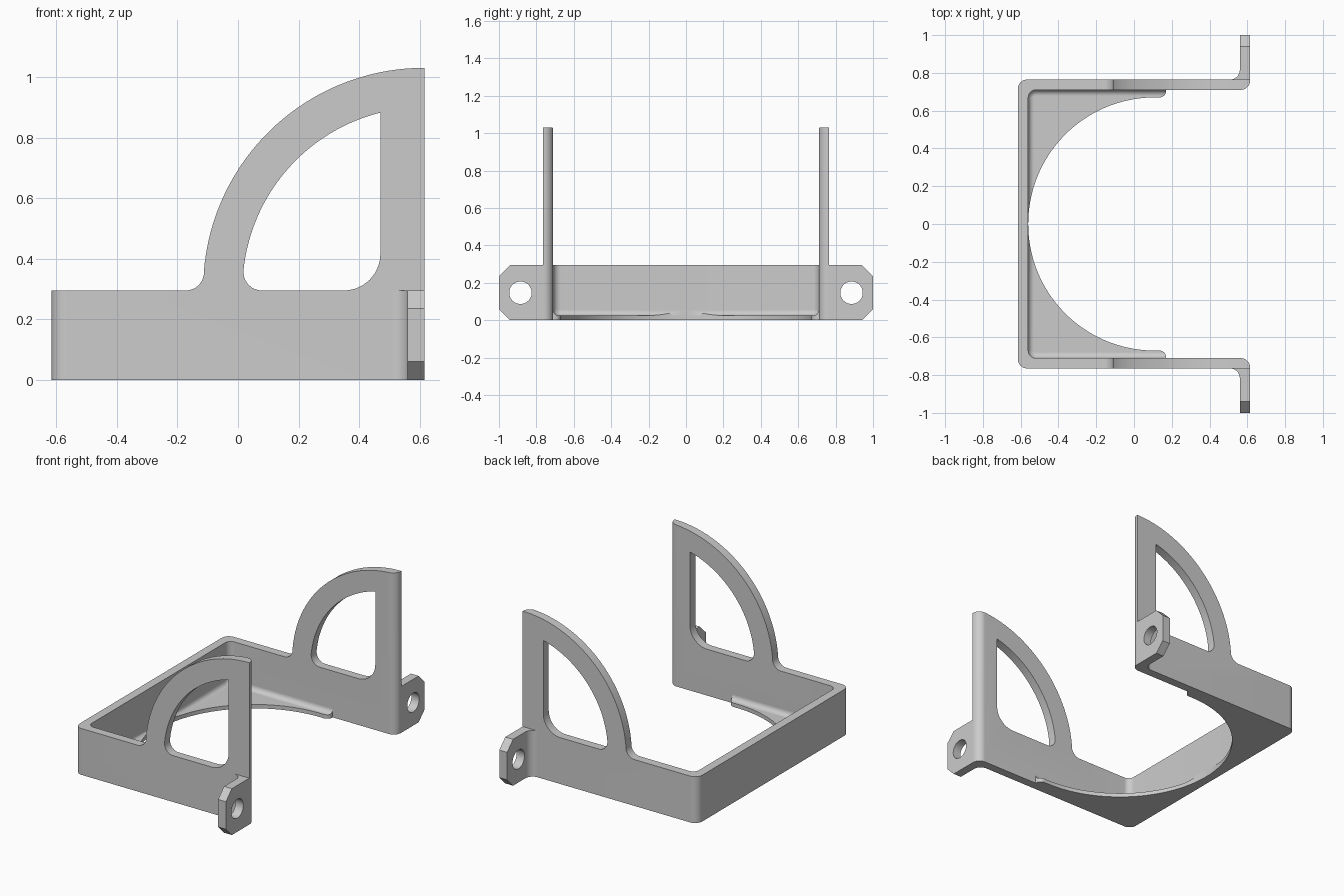
import bpy, bmesh
from math import cos, sin, pi, radians
from mathutils import Vector

cube = bpy.data.objects.get("Cube")
if cube:
    bpy.data.objects.remove(cube, do_unlink=True)

grey = bpy.data.materials.new("plain_grey")
grey.use_nodes = True
grey.diffuse_color = (0.6, 0.6, 0.6, 1)
grey.node_tree.nodes["Principled BSDF"].inputs["Base Color"].default_value = grey.diffuse_color

HALF_X, HALF_Y, WALL, RIM = 0.615, 0.765, 0.055, 0.295
IN_X, IN_Y = HALF_X - WALL, HALF_Y - WALL


def arc(cx, cy, r, a0, a1, n=32):
    return [(cx + r * cos(radians(a0 + (a1 - a0) * i / n)),
             cy + r * sin(radians(a0 + (a1 - a0) * i / n))) for i in range(n + 1)]


def outline(points, closed=True, n=8):
    """Polyline whose (x, y, r) points become rounded corners."""
    out = []
    for i, p in enumerate(points):
        c = Vector(p[:2])
        if len(p) < 3:
            new = [c]
        else:
            d0 = (Vector(points[i - 1][:2]) - c).normalized()
            d1 = (Vector(points[(i + 1) % len(points)][:2]) - c).normalized()
            half = d0.angle(d1) / 2
            mid = c + (d0 + d1).normalized() * p[2] / sin(half)
            tangent = p[2] * cos(half) / sin(half)
            a, b = c + d0 * tangent - mid, c + d1 * tangent - mid
            new = [mid + a.lerp(b, k / n).normalized() * p[2] for k in range(n + 1)]
        for q in new:
            if not out or (q - out[-1]).length > 1e-4:
                out.append(q)
    if closed and (out[0] - out[-1]).length < 1e-4:
        out.pop()
    return out


def make_object(name, bm):
    bmesh.ops.recalc_face_normals(bm, faces=bm.faces)
    me = bpy.data.meshes.new(name)
    bm.to_mesh(me)
    bm.free()
    me.materials.append(grey)
    ob = bpy.data.objects.new(name, me)
    bpy.context.collection.objects.link(ob)
    return ob


def prism(name, loops, axis, lo, hi):
    """Extrude outlines (the first solid, the others holes) along an axis."""
    place = {"x": lambda u, v, w: (w, u, v),
             "y": lambda u, v, w: (u, w, v),
             "z": lambda u, v, w: (u, v, w)}[axis]
    bm = bmesh.new()
    ends = []
    for w in (lo, hi):
        rings = [[bm.verts.new(place(p[0], p[1], w)) for p in loop] for loop in loops]
        edges = [bm.edges.new((r[i - 1], r[i])) for r in rings for i in range(len(r))]
        bmesh.ops.triangle_fill(bm, edges=edges, use_beauty=True, normal=place(0, 0, 1))
        ends.append(rings)
    for r0, r1 in zip(*ends):
        for i in range(len(r0)):
            bm.faces.new((r0[i - 1], r0[i], r1[i], r1[i - 1]))
    return make_object(name, bm)


def finish(ob, cutter=None, mirror=False):
    """Keep what lies inside the cutter, mirror front to back, shade."""
    if cutter:
        m = ob.modifiers.new("trim", "BOOLEAN")
        m.operation, m.solver, m.object = "INTERSECT", "EXACT", cutter
    if mirror:
        m = ob.modifiers.new("mirror", "MIRROR")
        m.use_axis = (False, True, False)
        m.use_mirror_merge = False
    dg = bpy.context.evaluated_depsgraph_get()
    me = bpy.data.meshes.new_from_object(ob.evaluated_get(dg))
    ob.modifiers.clear()
    ob.data = me
    if cutter:
        bpy.data.objects.remove(cutter, do_unlink=True)
    bpy.ops.object.select_all(action="DESELECT")
    ob.select_set(True)
    bpy.context.view_layer.objects.active = ob
    bpy.ops.object.shade_smooth_by_angle(angle=radians(30))


# U-shaped frame with arched side plates: plan intersected with elevation
plan = outline([(HALF_X, -HALF_Y), (-HALF_X, -HALF_Y, 0.05), (-HALF_X, HALF_Y, 0.05),
                (HALF_X, HALF_Y), (HALF_X, IN_Y, 0.05), (-IN_X, IN_Y, 0.04),
                (-IN_X, -IN_Y, 0.04), (HALF_X, -IN_Y, 0.05)])
side = outline([(0.7, 0), (-0.7, 0), (-0.7, RIM), (-0.113, RIM, 0.06)]
               + arc(HALF_X, 0.3, 0.73, 175, 90, 48) + [(0.7, 1.03)])
window = outline([(0.47, RIM, 0.12), (0.015, RIM, 0.06)]
                 + arc(HALF_X, 0.3, 0.6, 173.5, 104, 40))
frame = prism("frame", [plan], "z", -0.1, 1.2)
finish(frame, prism("frame_side_cutter", [side, window], "y", -1, 1))

# Bolt tabs with bend fillet, clipped corners and a round hole
tab_plan = outline([(0.51, HALF_Y), (IN_X, HALF_Y, 0.05), (IN_X, 1.1),
                    (HALF_X, 1.1), (HALF_X, HALF_Y)])
tab_side = outline([(0.7, 0), (0.94, 0), (1, 0.06), (1, RIM - 0.06), (0.94, RIM), (0.7, RIM)])
tabs = prism("bolt_tabs", [tab_plan], "z", -0.1, 0.4)
finish(tabs, prism("tab_cutter", [tab_side, arc(0.885, 0.147, 0.06, 0, 360, 40)[:-1]],
                   "x", 0.4, 0.8), mirror=True)

# Corner floor plates with a circular opening
floor_plan = outline([(-IN_X, 0), (-IN_X, IN_Y, 0.04), (0.17, IN_Y), (0.17, 0.67, 0.035)]
                     + arc(0.11, 0, 0.67, 90, 180, 48)[:-1])
FLOOR = 0.025
finish(prism("floor_plates", [floor_plan], "z", 0, FLOOR), mirror=True)

# Cove fillet where the floor meets the walls
R = 0.03
section = [(-0.01, 0.01), (-0.01, FLOOR + R)]
section += [(R - R * cos(t * pi / 16), FLOOR + R - R * sin(t * pi / 16)) for t in range(9)]
section += [(R, 0.01)]
bm = bmesh.new()
rows = []
for d, z in section:
    path = outline([(d - IN_X, -0.1), (d - IN_X, IN_Y - d, 0.04 - d), (0.3, IN_Y - d)], closed=False)
    rows.append([bm.verts.new((p.x, p.y, z)) for p in path])
for a, b in zip(rows, rows[1:] + rows[:1]):
    for i in range(len(a) - 1):
        bm.faces.new((a[i], a[i + 1], b[i + 1], b[i]))
for end in (0, -1):
    bm.faces.new([row[end] for row in rows])
fillet = make_object("floor_fillet", bm)
finish(fillet, prism("fillet_cutter", [floor_plan], "z", -0.1, 0.2), mirror=True)
